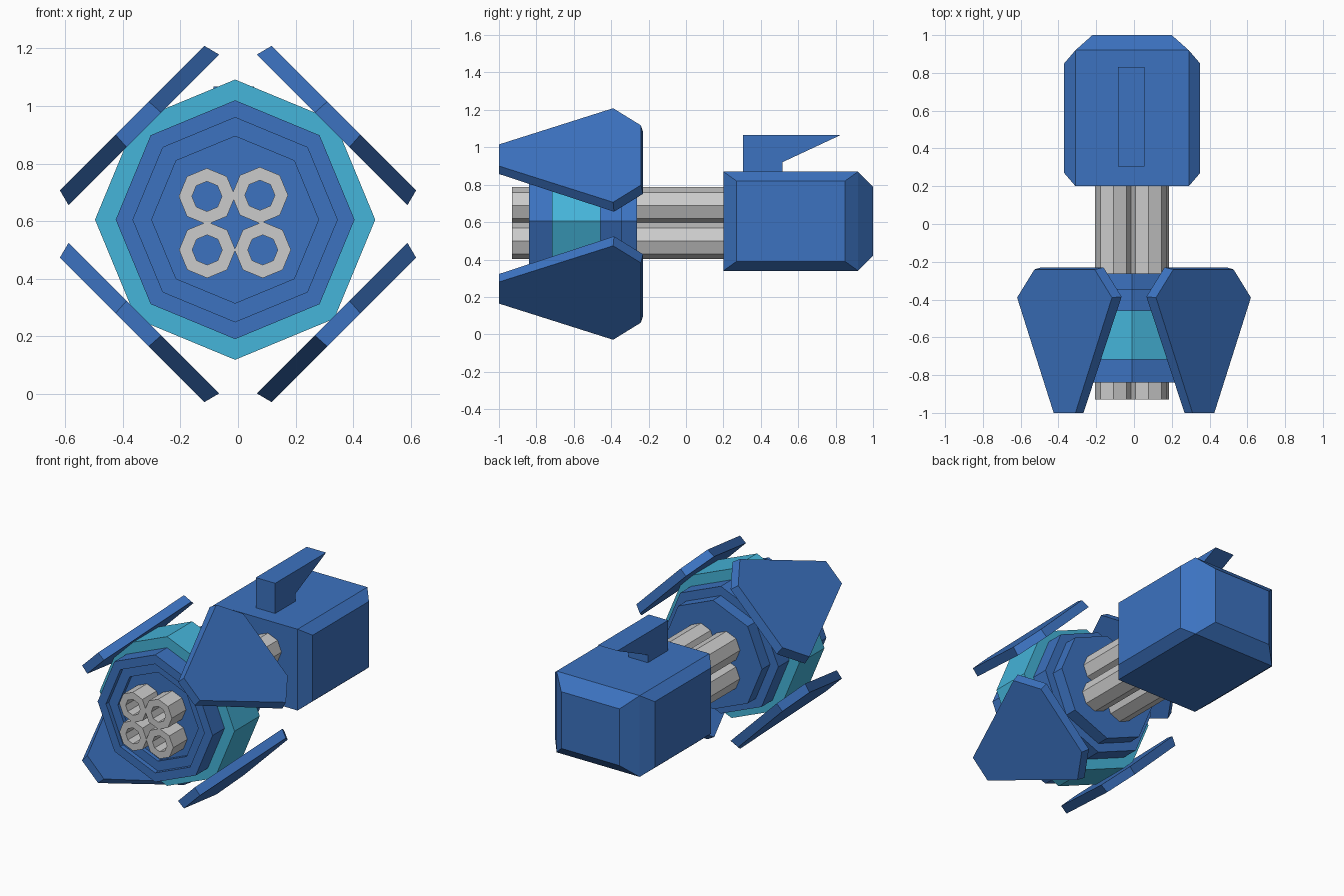
import bpy, bmesh
from math import cos, sin, pi, sqrt

if "Cube" in bpy.data.objects:
    bpy.data.objects.remove(bpy.data.objects["Cube"])


def material(name, color):
    m = bpy.data.materials.new(name)
    m.diffuse_color = (*color, 1)
    m.use_nodes = True
    m.node_tree.nodes["Principled BSDF"].inputs["Base Color"].default_value = m.diffuse_color
    return m


NAVY = material("navy", (0.045, 0.17, 0.53))
TEAL = material("teal", (0.06, 0.46, 0.70))


def finish(name, bm, mat=None):
    bmesh.ops.recalc_face_normals(bm, faces=bm.faces[:])
    me = bpy.data.meshes.new(name)
    bm.to_mesh(me)
    bm.free()
    ob = bpy.data.objects.new(name, me)
    bpy.context.collection.objects.link(ob)
    if mat:
        me.materials.append(mat)
    return ob


def turned(name, profile, cx, cz, mat=None, ring=False, sides=8):
    """Revolve (radius, y) points around a y axis; ring joins last to first."""
    bm = bmesh.new()
    loops = [[bm.verts.new((cx + r * sin(2 * pi * i / sides), y, cz + r * cos(2 * pi * i / sides)))
              for i in range(sides)] for r, y in profile]
    pairs = list(zip(loops, loops[1:]))
    if ring:
        pairs.append((loops[-1], loops[0]))
    else:
        bm.faces.new(loops[0])
        bm.faces.new(loops[-1])
    for a, b in pairs:
        for i in range(sides):
            j = (i + 1) % sides
            bm.faces.new((a[i], a[j], b[j], b[i]))
    return finish(name, bm, mat)


def bridged(name, a, b, mat):
    """Solid between two matching outlines."""
    bm = bmesh.new()
    va, vb = [bm.verts.new(p) for p in a], [bm.verts.new(p) for p in b]
    bm.faces.new(va)
    bm.faces.new(vb)
    for i in range(len(va)):
        j = (i + 1) % len(va)
        bm.faces.new((va[i], va[j], vb[j], vb[i]))
    return finish(name, bm, mat)


# rear housing: box with raised, tapered panels on both sides and the back
CX, CZ = -0.01, 0.605
bm = bmesh.new()
bmesh.ops.create_cube(bm, size=1)
for v in bm.verts:
    v.co = (CX + v.co.x * 0.6, 0.56 + v.co.y * 0.72, CZ + v.co.z * 0.53)
bm.normal_update()
for f in [f for f in bm.faces if abs(f.normal.x) > 0.9 or f.normal.y > 0.9]:
    n = f.normal.copy()
    c = f.calc_center_median()
    bmesh.ops.inset_individual(bm, faces=[f], thickness=0.01)
    for v in f.verts:
        sx, sy, sz = (1 if d > 0 else -1 for d in (v.co - c))
        if abs(n.x) > 0.9:
            v.co = (CX + n.x * 0.36, 0.56 + sy * 0.29, CZ + sz * 0.215)
        else:
            v.co = (CX + sx * 0.21, 1.0, CZ + sz * 0.185)
finish("rear_housing", bm, NAVY)

# top sight, an overhanging side profile
sight = [(0.305, 0.86), (0.305, 1.067), (0.83, 1.067), (0.515, 0.92), (0.515, 0.86)]
bridged("top_sight", [(-0.085, y, z) for y, z in sight], [(0.055, y, z) for y, z in sight], NAVY)

# four hollow barrels
for i, (x, z) in enumerate([(-0.108, 0.686), (0.076, 0.69), (-0.107, 0.5), (0.086, 0.5)]):
    turned(f"barrel_{i + 1}", [(0.098, -0.93), (0.098, 0.22), (0.052, 0.22), (0.052, -0.93)],
           x, z, ring=True)

# barrel hub with stepped front recess and a smaller rear step
turned("hub", [(0.29, -0.785), (0.29, -0.81), (0.355, -0.81), (0.355, -0.84), (0.415, -0.84),
               (0.415, -0.345), (0.355, -0.345), (0.355, -0.263)], CX, CZ, NAVY)
turned("hub_band", [(0.487, -0.717), (0.487, -0.457), (0.38, -0.457), (0.38, -0.717)],
       CX, CZ, TEAL, ring=True)

# four diagonal shield plates around the hub
half = [(0.085, -1.0), (0.37, -0.385), (0.235, -0.23)]
outline = half + [(-t, y) for t, y in reversed(half)]


def plate_face(p, sx, sz, scale):
    k = 1 / sqrt(2)
    pts = []
    for t, y in outline:
        t *= scale
        y = -0.5 + (y + 0.5) * (1 if y < -0.9 else scale)
        pts.append((sx * (p + t) * k, y, 0.59 + sz * (p - t) * k))
    return pts


for side, sx in (("left", -1), ("right", 1)):
    for level, sz in (("lower", -1), ("upper", 1)):
        bridged(f"{level}_{side}_shield", plate_face(0.463, sx, sz, 1.0),
                plate_face(0.52, sx, sz, 0.96), NAVY)
